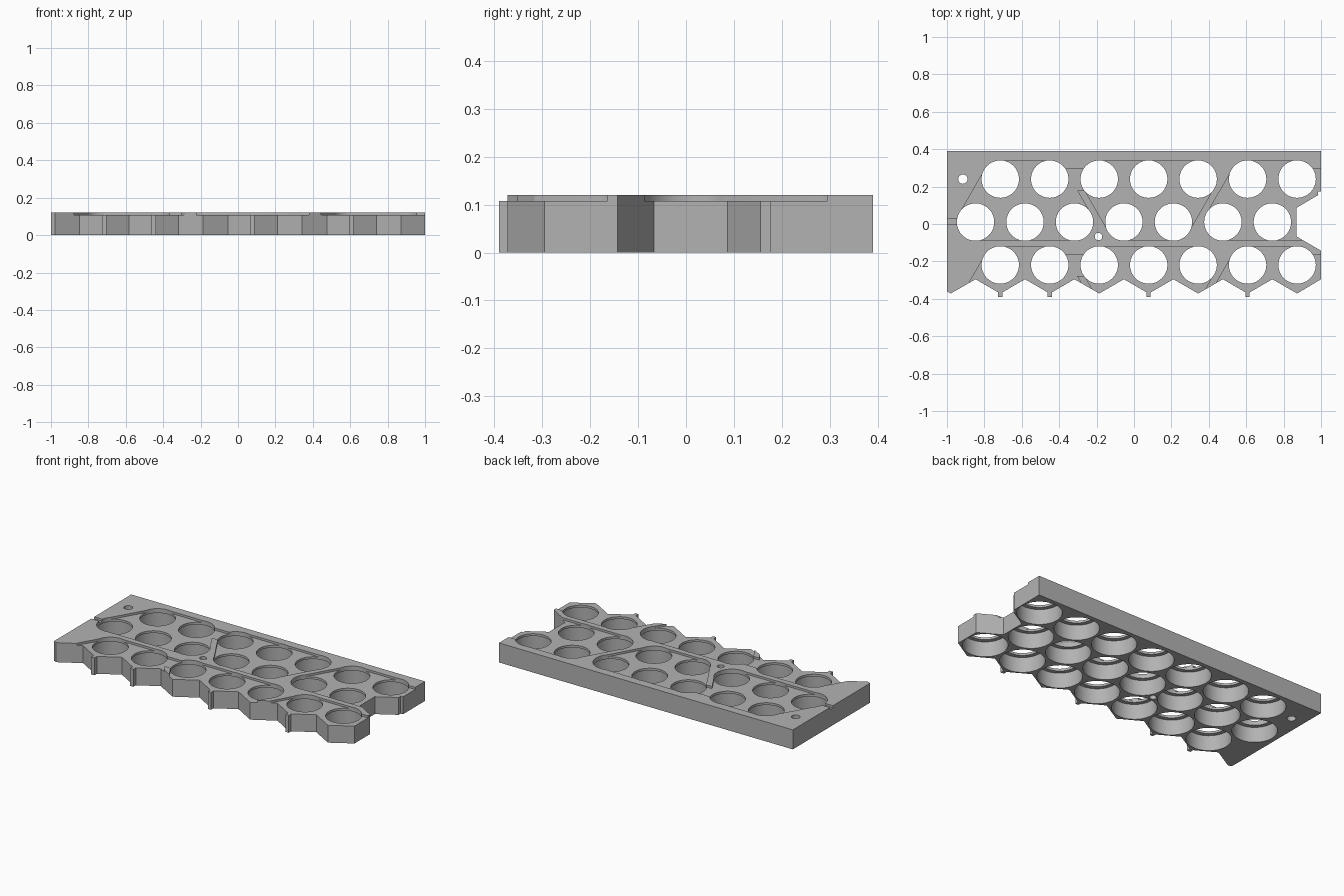
import bpy, bmesh, math

if "Cube" in bpy.data.objects:
    bpy.data.objects.remove(bpy.data.objects["Cube"], do_unlink=True)

PITCH, ROW, TOP, FLOOR, LIP = 0.2645, 0.2295, 0.12, 0.107, 0.093
ROWS_Y = (0.24, 0.24 - ROW, 0.24 - 2 * ROW)
BORE_R, HOLE_R, POCKET_R = 0.124, 0.1, 0.097

grey = bpy.data.materials.new("light grey plastic")
grey.use_nodes = True
colour = (0.45, 0.45, 0.45, 1)
grey.diffuse_color = colour
grey.node_tree.nodes["Principled BSDF"].inputs["Base Color"].default_value = colour


def upper_x(i):
    return -0.715 + PITCH * i


def mid_x(i):
    return upper_x(i) - PITCH / 2


def circle(x, y, r, n=48):
    return [(x + r * math.cos(2 * math.pi * k / n),
             y + r * math.sin(2 * math.pi * k / n)) for k in range(n)]


def make_object(name, bm):
    bmesh.ops.recalc_face_normals(bm, faces=bm.faces)
    mesh = bpy.data.meshes.new(name)
    bm.to_mesh(mesh)
    bm.free()
    mesh.materials.append(grey)
    obj = bpy.data.objects.new(name, mesh)
    bpy.context.collection.objects.link(obj)
    return obj


def prisms(name, outlines, z0, z1):
    """One object holding an upright prism for every outline."""
    bm = bmesh.new()
    for outline in outlines:
        low = [bm.verts.new((x, y, z0)) for x, y in outline]
        high = [bm.verts.new((x, y, z1)) for x, y in outline]
        bm.faces.new(low)
        bm.faces.new(high)
        n = len(outline)
        for k in range(n):
            j = (k + 1) % n
            bm.faces.new((low[k], low[j], high[j], high[k]))
    return make_object(name, bm)


def hull_outline(points):
    """Convex outline around flat points."""
    def half(pts):
        chain = []
        for p in pts:
            while len(chain) > 1 and (
                    (chain[-1][0] - chain[-2][0]) * (p[1] - chain[-2][1])
                    - (chain[-1][1] - chain[-2][1]) * (p[0] - chain[-2][0])) <= 1e-7:
                chain.pop()
            chain.append(p)
        return chain[:-1]
    pts = sorted(points)
    return half(pts) + half(pts[::-1])


def rect(x0, x1, y0, y1):
    return [(x0, y0), (x1, y0), (x1, y1), (x0, y1)]


def cut(body, cutter):
    cutter.hide_render = True
    mod = body.modifiers.new("cut", "BOOLEAN")
    mod.operation = "DIFFERENCE"
    mod.solver = "EXACT"
    mod.object = cutter
    bpy.context.view_layer.objects.active = body
    bpy.ops.object.modifier_apply(modifier=mod.name)
    bpy.data.objects.remove(cutter, do_unlink=True)


# Plate outline: straight back and side, notched end, honeycomb front edge
valley = ROWS_Y[2] - PITCH / math.sqrt(3) / 2
peak = ROWS_Y[2] - PITCH / math.sqrt(3)
outline = [(-1, 0.39), (1, 0.39), (1, 0.175), (0.985, 0.175), (0.985, 0.155),
           (0.87, 0.087), (0.87, -0.067), (1, -0.143), (1, valley)]
for i in reversed(range(7)):
    x = upper_x(i)
    if i in (0, 1, 3, 5):  # small front nubs
        outline += [(x + 0.011, peak + 0.006), (x + 0.011, -0.39),
                    (x - 0.011, -0.39), (x - 0.011, peak + 0.006)]
    else:
        outline.append((x, peak))
    outline.append((mid_x(i), valley))
outline += [(mid_x(0) - PITCH / 2, peak), (-1, peak + 0.011)]
holder = prisms("cell_holder_plate", [outline], 0, TOP)

# Recessed strip pockets, repeated for the front row
groups = [((0, 1), (0, 2)), ((2, 4), (3, 4)), ((5, 6), (5, 7))]
for shift in (0, -2 * ROW):
    for ups, mids in groups:
        pts = []
        for i in ups:
            pts += circle(upper_x(i), ROWS_Y[0] + shift, POCKET_R)
        for i in mids:
            pts += circle(mid_x(i), ROWS_Y[1] + shift, POCKET_R)
        cut(holder, prisms("pocket_cutter", [hull_outline(pts)], FLOOR, 0.2))
    # Bridges joining neighbouring pockets and leaving at the end
    spans = [(upper_x(1), upper_x(2)), (upper_x(6), 1.1)]
    bridges = [rect(a, b, 0.18 + shift, 0.295 + shift) for a, b in spans]
    cut(holder, prisms("bridge_cutter", bridges, FLOOR, 0.2))
cut(holder, prisms("lead_slot_cutter", [rect(-1.1, -0.85, 0, 0.03)], FLOOR, 0.2))

# Cell bores from below, smaller openings through the lip
cells = [(upper_x(i), y) for i in range(7) for y in (ROWS_Y[0], ROWS_Y[2])]
cells += [(mid_x(i), ROWS_Y[1]) for i in range(7)]
cut(holder, prisms("bore_cutter", [circle(x, y, BORE_R) for x, y in cells], -0.1, LIP))
cut(holder, prisms("opening_cutter", [circle(x, y, HOLE_R) for x, y in cells], 0.05, 0.3))

# Screw holes
screws = [circle(-0.915, 0.24, 0.025, 24), circle(-0.19, -0.067, 0.02, 24)]
cut(holder, prisms("screw_cutter", screws, -0.1, 0.3))

# Smooth bores with crisp edges
bpy.ops.object.select_all(action="DESELECT")
holder.select_set(True)
bpy.context.view_layer.objects.active = holder
bpy.ops.object.shade_smooth_by_angle(angle=math.radians(30))
